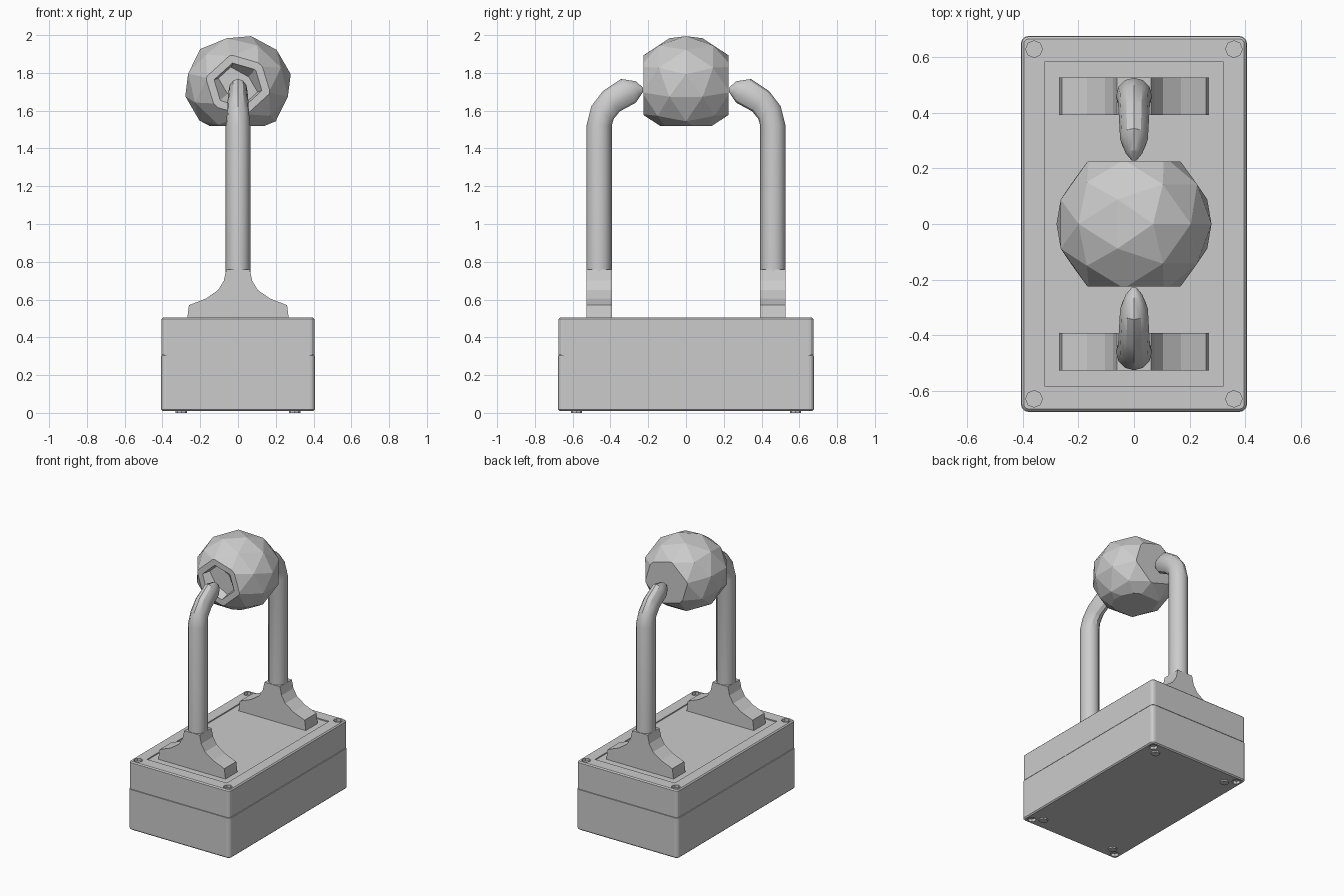
import bpy, bmesh, math
from mathutils import Matrix

cube = bpy.data.objects.get("Cube")
if cube:
    bpy.data.objects.remove(cube, do_unlink=True)

grey = bpy.data.materials.new("plain_grey")
grey.use_nodes = True
colour = (0.6, 0.6, 0.6, 1)
grey.diffuse_color = colour
grey.node_tree.nodes["Principled BSDF"].inputs["Base Color"].default_value = colour


def make(name, bm, smooth=None):
    bmesh.ops.recalc_face_normals(bm, faces=bm.faces)
    mesh = bpy.data.meshes.new(name)
    bm.to_mesh(mesh)
    bm.free()
    mesh.materials.append(grey)
    obj = bpy.data.objects.new(name, mesh)
    bpy.context.collection.objects.link(obj)
    if smooth:
        bpy.ops.object.select_all(action='DESELECT')
        obj.select_set(True)
        bpy.context.view_layer.objects.active = obj
        bpy.ops.object.shade_smooth_by_angle(angle=math.radians(smooth))
    return obj


def rounded_box(half_x, half_y, low, high, rim=None):
    """Box with rounded upright corners and, if given, a softened rim at height rim."""
    bm = bmesh.new()
    bmesh.ops.create_cube(bm, size=1)
    for v in bm.verts:
        v.co = (v.co.x * 2 * half_x, v.co.y * 2 * half_y, high if v.co.z > 0 else low)
    upright = [e for e in bm.edges if abs(e.verts[0].co.z - e.verts[1].co.z) > 0.01]
    bmesh.ops.bevel(bm, geom=upright, offset=0.025, segments=3, profile=0.5, affect='EDGES')
    if rim is not None:
        edge = [e for e in bm.edges if all(abs(v.co.z - rim) < 1e-4 for v in e.verts)]
        bmesh.ops.bevel(bm, geom=edge, offset=0.008, segments=1, affect='EDGES')
    return bm


def corner_discs(bm, x, y, z, radius, depth):
    """Add a short cylinder near each corner of the case."""
    for sx in (-1, 1):
        for sy in (-1, 1):
            bmesh.ops.create_cone(bm, cap_ends=True, segments=8, radius1=radius,
                                  radius2=radius, depth=depth,
                                  matrix=Matrix.Translation((sx * x, sy * y, z)))


def carve(obj, bm):
    """Subtract the cutter mesh from the object."""
    cutter = make("cutter", bm)
    cutter.hide_render = True
    mod = obj.modifiers.new("carve", 'BOOLEAN')
    mod.object = cutter
    mod.solver = 'EXACT'
    bpy.context.view_layer.objects.active = obj
    bpy.ops.object.modifier_apply(modifier=mod.name)
    bpy.data.objects.remove(cutter, do_unlink=True)


# Lower half of the case with corner screw recesses
body = make("case_body", rounded_box(0.407, 0.677, 0.01, 0.303, 0.01))
bm = bmesh.new()
corner_discs(bm, 0.36, 0.63, 0.01, 0.03, 0.04)
carve(body, bm)

# Narrow seam between the halves
make("case_seam", rounded_box(0.40, 0.67, 0.295, 0.315))

# Lid with a slightly sunken panel and corner screw recesses
lid = make("case_lid", rounded_box(0.405, 0.675, 0.307, 0.505, 0.505))
bm = bmesh.new()
corner_discs(bm, 0.36, 0.63, 0.505, 0.03, 0.04)
bmesh.ops.create_cube(bm, size=1, matrix=Matrix.Translation((0, 0, 0.505))
                      @ Matrix.Diagonal((0.64, 1.17, 0.016, 1)))
carve(lid, bm)

# Small pads under the case
bm = bmesh.new()
corner_discs(bm, 0.3, 0.58, 0.01, 0.03, 0.02)
make("base_pads", bm)

# Half outline of the flared bracket: (x, z)
flare = [(0.27, 0.49), (0.26, 0.57), (0.17, 0.605), (0.105, 0.65), (0.075, 0.70), (0.062, 0.76)]
# Bent post sections: (y, z, tilt in degrees, half width, half thickness)
bend = [(0.46, 0.5, 0, 0.065, 0.067), (0.46, 1.52, 0, 0.065, 0.067),
        (0.442, 1.59, 30, 0.058, 0.068), (0.395, 1.65, 50, 0.055, 0.07),
        (0.305, 1.705, 58, 0.05, 0.074), (0.255, 1.715, 75, 0.03, 0.042),
        (0.228, 1.71, 90, 0.008, 0.012)]

for side, label in ((-1, "front"), (1, "back")):
    # Bracket
    bm = bmesh.new()
    outline = flare + [(-x, z) for x, z in reversed(flare)]
    face = bm.faces.new([bm.verts.new((x, side * 0.46 - 0.068, z)) for x, z in outline])
    out = bmesh.ops.extrude_face_region(bm, geom=[face])
    bmesh.ops.translate(bm, vec=(0, 0.136, 0),
                        verts=[g for g in out["geom"] if isinstance(g, bmesh.types.BMVert)])
    make(label + "_bracket", bm)

    # Post with its inward-bent, pointed arm
    bm = bmesh.new()
    rings = []
    count = 12
    for y, z, tilt, wide, thick in bend:
        t = math.radians(tilt)
        ring = []
        for i in range(count):
            a = 2 * math.pi * i / count
            s = thick * math.sin(a)
            ring.append(bm.verts.new((wide * math.cos(a), side * (y + s * math.cos(t)),
                                      z + s * math.sin(t))))
        rings.append(ring)
    for low, high in zip(rings, rings[1:]):
        for i in range(count):
            j = (i + 1) % count
            bm.faces.new((low[i], low[j], high[j], high[i]))
    bm.faces.new(rings[0])
    bm.faces.new(rings[-1])
    make(label + "_post", bm, 31)

# Faceted ball, sliced flat at the front, back and bottom
bm = bmesh.new()
bmesh.ops.create_icosphere(bm, subdivisions=2, radius=0.286,
                           matrix=Matrix.Translation((0, 0, 1.735))
                           @ Matrix.Diagonal((1, 1, 0.935, 1))
                           @ Matrix.Rotation(math.radians(14), 4, 'Y'))
cuts = [((0, -0.225, 0), (0, -1, 0)), ((0, 0.225, 0), (0, 1, 0)),
        ((0, 0, 1.52), (0, 0, -1))]
for point, normal in cuts:
    bmesh.ops.bisect_plane(bm, geom=bm.verts[:] + bm.edges[:] + bm.faces[:],
                           plane_co=point, plane_no=normal, clear_outer=True)
    bmesh.ops.holes_fill(bm, edges=[e for e in bm.edges if e.is_boundary])
# Shallow socket facing the front arm
bmesh.ops.recalc_face_normals(bm, faces=bm.faces)
front = min(bm.faces, key=lambda f: f.calc_center_median().y)
bmesh.ops.inset_region(bm, faces=[front], thickness=0.04, depth=0)
bmesh.ops.inset_region(bm, faces=[front], thickness=0.05, depth=-0.05)
make("ball", bm)
